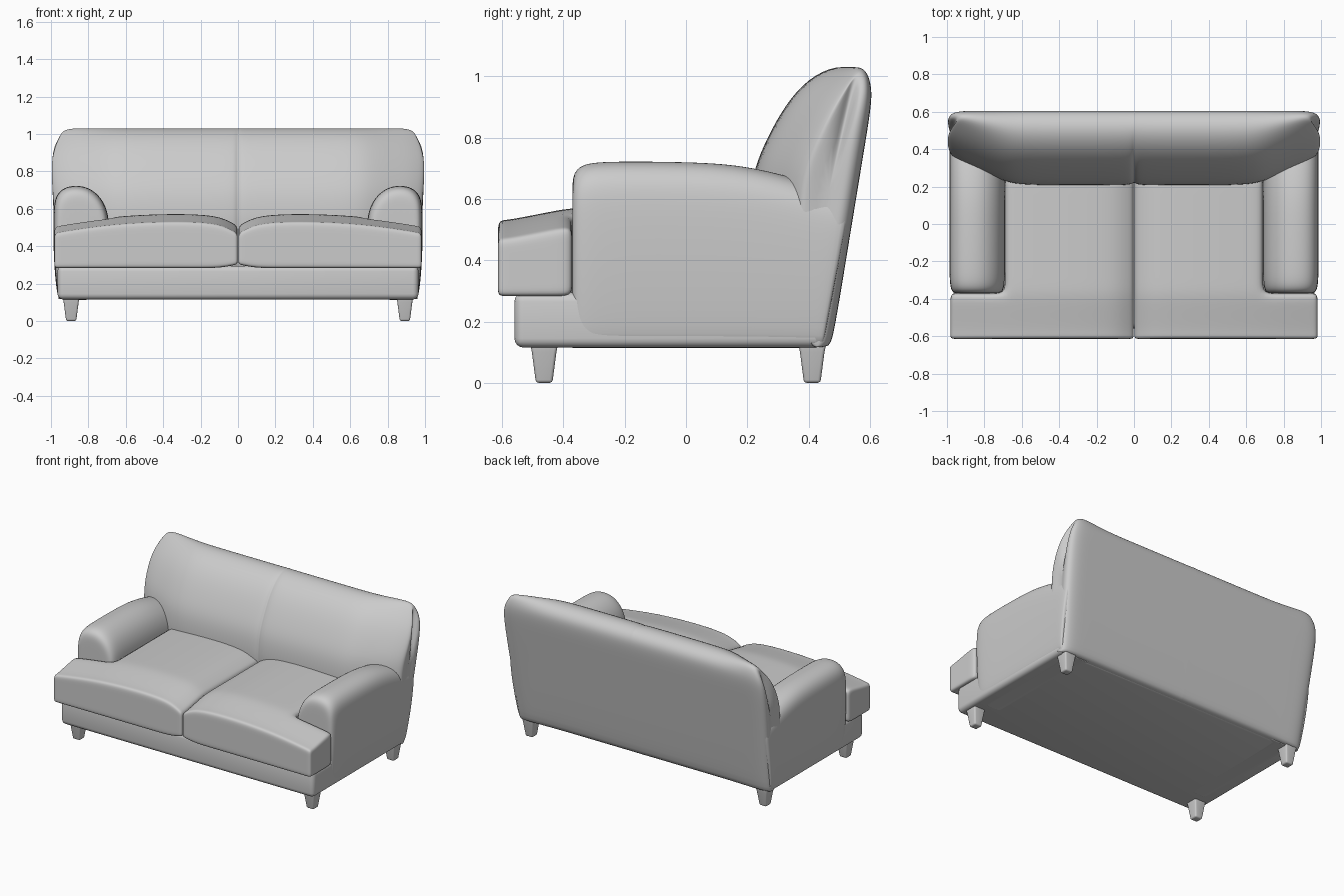
import bpy, bmesh
from math import pi

if "Cube" in bpy.data.objects:
    bpy.data.objects.remove(bpy.data.objects["Cube"])


def finish(name, bm, mirror=False, bevel=0, subsurf=0):
    bmesh.ops.recalc_face_normals(bm, faces=bm.faces)
    me = bpy.data.meshes.new(name)
    bm.to_mesh(me)
    bm.free()
    me.shade_smooth()
    ob = bpy.data.objects.new(name, me)
    bpy.context.collection.objects.link(ob)
    if bevel:
        m = ob.modifiers.new("bevel", 'BEVEL')
        m.width, m.segments = bevel, 4
    if subsurf:
        m = ob.modifiers.new("subsurf", 'SUBSURF')
        m.levels = m.render_levels = subsurf
    if mirror:
        m = ob.modifiers.new("mirror", 'MIRROR')
        m.use_mirror_merge = False
    return ob


def loft(rings):
    """Skin a list of closed point rings and cap both ends."""
    bm = bmesh.new()
    vs = [[bm.verts.new(p) for p in r] for r in rings]
    n = len(vs[0])
    for a, b in zip(vs, vs[1:]):
        for i in range(n):
            j = (i + 1) % n
            bm.faces.new((a[i], a[j], b[j], b[i]))
    bm.faces.new(vs[0])
    bm.faces.new(vs[-1])
    return bm


def clamp(t):
    return max(0.0, min(1.0, t))


def interp(t, pts):
    for (a, fa), (b, fb) in zip(pts, pts[1:]):
        if t <= b:
            return fa + (fb - fa) * clamp((t - a) / (b - a))
    return pts[-1][1]


# Base with front rail
bm = bmesh.new()
bmesh.ops.create_cube(bm, size=1)
for v in bm.verts:
    v.co = (v.co.x * 1.93, -0.055 + v.co.y * 1.01, 0.205 + v.co.z * 0.18)
finish("base", bm, bevel=0.03)

# Tapered legs
for name, y in (("front_leg", -0.463), ("rear_leg", 0.412)):
    rings = []
    for z, w in ((0.0, 0.027), (0.1, 0.04), (0.13, 0.046)):
        rings.append([(0.892 + sx * w, y + sy * w, z)
                      for sx, sy in ((-1, -1), (1, -1), (1, 1), (-1, 1))])
    finish(name, loft(rings), mirror=True, bevel=0.01)

# Arms: rolled cross-section swept front to back
arm = [(.71, .113), (.692, .14), (.688, .35), (.688, .53), (.702, .60), (.733, .66), (.78, .702),
       (.83, .722), (.89, .724), (.942, .707), (.976, .665), (.987, .60),
       (.987, .45), (.981, .3), (.968, .14), (.95, .112)]
rings = []
for y, d in ((-.371, .11), (-.371, .055), (-.357, .022), (-.32, .005), (-.25, 0),
             (-.1, 0), (.1, 0), (.22, 0), (.33, 0), (.42, 0), (None, 0), (None, .03)):
    ring = []
    for x, z in arm:
        yy = .455 + .155 * (z - .11) - .01 if y is None else y
        if y is not None:
            yy = min(yy, .44 + .155 * (z - .11))
        zz = .11 + (z - .11) * (1 - d / .61) * (1 - .7 * max(0, min(yy, .5)) ** 2)
        ring.append((.84 + (x - .84) * (1 - .5 * d / .147), yy, zz))
    rings.append(ring)
finish("arm", loft(rings), mirror=True, subsurf=2)

# Backrest: side profile lofted across the width, tapering at the ends
prof = [(.30, .118), (.25, .3), (.205, .48), (.208, .6), (.222, .70), (.265, .80),
        (.325, .91), (.40, .995), (.49, 1.038), (.565, 1.024), (.604, .98),
        (.607, .92), (.588, .8), (.535, .48), (.48, .14), (.465, .113)]
width = [(.11, .96), (.3, .975), (.6, .985), (.75, .995), (.87, 1.002), (.97, .985), (1.04, .945)]
half = [(0, 0, .016), (.012, 0, .006), (.04, 0, 0), (.3, 0, 0), (.6, 0, 0), (.7, 0, 0), (.82, 0, 0),
        (.91, 0, 0), (.955, .01, 0), (.985, .03, 0), (1, .07, 0), (1, .12, 0)]
rings = []
for u, inset, seam in [(-a, b, c) for a, b, c in half[:0:-1]] + half:
    ring = []
    for y, z in prof:
        rear = .47 + .155 * (z - .11)
        front = clamp((rear - y) / .22)
        yy = y + front * (.14 * clamp((abs(u) - .66) / .32) + seam)
        s = inset / .22
        cy = rear - .1
        zz = z - inset * .5 * clamp((z - .7) / .3)
        ring.append((u * interp(z, width), cy + (yy - cy) * (1 - s), zz))
    rings.append(ring)
finish("backrest", loft(rings), subsurf=2)

# Seat cushions: L-shaped crowned pads that wrap in front of the arms
xs = [.002, .03, .1, .22, .36, .5, .62, .69, .78, .89, .95, .982]
ys = [-.614, -.585, -.52, -.44, -.372, -.3, -.15, .05, .2, .25]
ks = [0, .16, .5, .8, 1]
cells = {(i, j) for i in range(len(xs) - 1) for j in range(len(ys) - 1)
         if xs[i] < .68 or ys[j] < -.38}
bm = bmesh.new()
verts = {}


def vert(i, j, k):
    if (i, j, k) not in verts:
        x, y = xs[i], ys[j]
        top = .572 - .06 * ((x - .33) / .64) ** 2 - .04 * clamp((-.38 - y) / .2)
        top -= .05 * clamp(1 - x / .13) ** 1.5
        bottom = .283 + .02 * clamp(1 - x / .1)
        verts[i, j, k] = bm.verts.new((x, y, bottom + (top - bottom) * ks[k]))
    return verts[i, j, k]


last = len(ks) - 1
for i, j in cells:
    corners = ((i, j), (i + 1, j), (i + 1, j + 1), (i, j + 1))
    for k in (0, last):
        bm.faces.new([vert(a, b, k) for a, b in corners])
    for n, (di, dj) in enumerate(((0, -1), (1, 0), (0, 1), (-1, 0))):
        if (i + di, j + dj) not in cells:
            a, b = corners[n], corners[(n + 1) % 4]
            for k in range(last):
                bm.faces.new((vert(*a, k), vert(*b, k), vert(*b, k + 1), vert(*a, k + 1)))
finish("seat_cushion", bm, mirror=True, subsurf=2)
